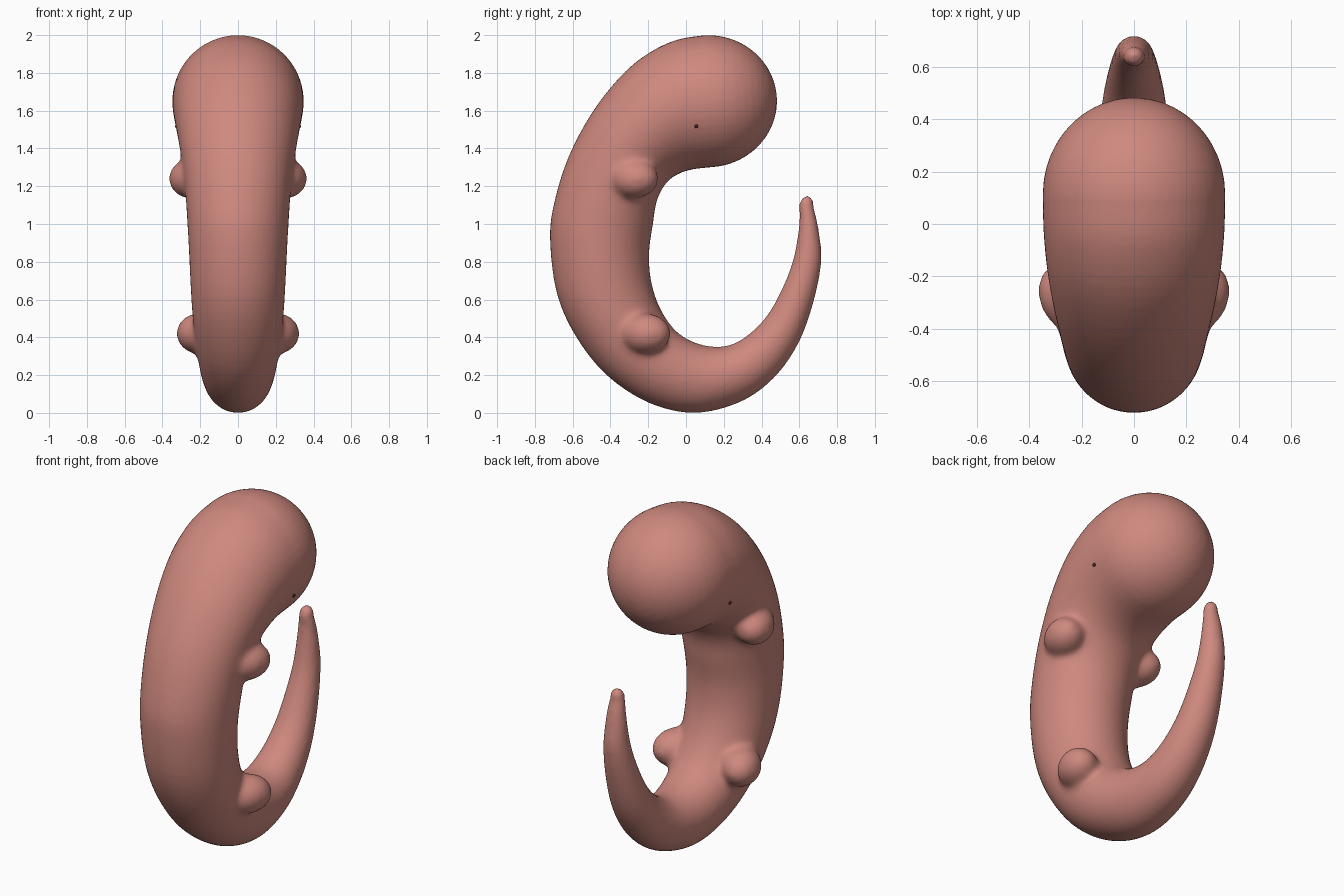
import bpy, bmesh, math
from mathutils import Vector, Matrix

if "Cube" in bpy.data.objects:
    bpy.data.objects.remove(bpy.data.objects["Cube"])


def material(name, rgb):
    m = bpy.data.materials.new(name)
    m.diffuse_color = (*rgb, 1)
    m.use_nodes = True
    m.node_tree.nodes["Principled BSDF"].inputs["Base Color"].default_value = m.diffuse_color
    return m


skin = material("rosy skin", (0.62, 0.25, 0.21))
dark = material("dark eye", (0.06, 0.02, 0.02))

# Body stations from head to tail: back y, z, belly y, z, half width
stations = [
    (0.10, 2.00, 0.13, 1.30, 0.348), (-0.08, 1.965, 0.03, 1.288, 0.345),
    (-0.28, 1.845, -0.05, 1.26, 0.332), (-0.47, 1.63, -0.11, 1.21, 0.31),
    (-0.62, 1.36, -0.155, 1.12, 0.286), (-0.705, 1.08, -0.175, 1.0, 0.27),
    (-0.718, 0.88, -0.195, 0.85, 0.26), (-0.68, 0.62, -0.185, 0.70, 0.25),
    (-0.58, 0.40, -0.14, 0.56, 0.238), (-0.42, 0.20, -0.06, 0.44, 0.218),
    (-0.20, 0.055, 0.04, 0.375, 0.195), (0.04, 0.0, 0.15, 0.35, 0.172),
    (0.28, 0.055, 0.25, 0.365, 0.15), (0.46, 0.18, 0.35, 0.43, 0.13),
    (0.59, 0.36, 0.44, 0.53, 0.112), (0.67, 0.57, 0.515, 0.67, 0.093),
    (0.716, 0.80, 0.57, 0.82, 0.073), (0.70, 0.98, 0.60, 1.0, 0.055),
    (0.675, 1.09, 0.60, 1.10, 0.04)]


def spline(pts, steps):
    """Catmull-Rom interpolation through all stations."""
    out = []
    for i in range(len(pts) - 1):
        quad = [pts[max(i - 1, 0)], pts[i], pts[i + 1], pts[min(i + 2, len(pts) - 1)]]
        for s in range(steps):
            t = s / steps
            out.append([0.5 * (2 * b + (c - a) * t + (2 * a - 5 * b + 4 * c - d) * t * t
                               + (3 * b - a - 3 * c + d) * t ** 3)
                        for a, b, c, d in zip(*quad)])
    return out + [list(pts[-1])]


def cap(st, length, sign):
    """Rounded end: shrinking copies of an end station."""
    back, belly = Vector((0, *st[:2])), Vector((0, *st[2:4]))
    mid, half = (back + belly) / 2, (back - belly) / 2
    out = half.cross(Vector((1, 0, 0))).normalized() * sign
    rings = []
    for k in range(1, 12):
        a = k / 11.5 * math.pi / 2
        c, h = mid + out * length * math.sin(a), half * math.cos(a)
        rings.append([(c + h).y, (c + h).z, (c - h).y, (c - h).z, st[4] * math.cos(a)])
    return rings


rings = (cap(stations[0], 0.367, 1)[::-1] + spline(stations, 5)
         + cap(stations[-1], 0.055, -1))

# Curled body: elliptical cross-sections joined into a tube
bm = bmesh.new()
N = 48
loops = []
for y0, z0, y1, z1, w in rings:
    mid = Vector((0, (y0 + y1) / 2, (z0 + z1) / 2))
    half = Vector((0, (y0 - y1) / 2, (z0 - z1) / 2))
    loops.append([bm.verts.new(mid + half * math.cos(2 * math.pi * i / N)
                               + Vector((w * math.sin(2 * math.pi * i / N), 0, 0)))
                  for i in range(N)])
for a, b in zip(loops, loops[1:]):
    for i in range(N):
        j = (i + 1) % N
        bm.faces.new((a[i], a[j], b[j], b[i]))
bm.faces.new(loops[0])
bm.faces.new(loops[-1])
bmesh.ops.recalc_face_normals(bm, faces=bm.faces)

# Limb buds: centre and radii, mirrored left and right
buds = [((0.25, -0.28, 1.24), (0.11, 0.14, 0.105)),
        ((0.21, -0.215, 0.42), (0.11, 0.14, 0.107))]
for centre, radii in buds:
    for side in (1, -1):
        mat = (Matrix.Translation((side * centre[0], centre[1], centre[2]))
               @ Matrix.Rotation(side * -0.45, 4, 'Z') @ Matrix.Diagonal((*radii, 1)))
        bmesh.ops.create_uvsphere(bm, u_segments=32, v_segments=20, radius=1, matrix=mat)
mesh = bpy.data.meshes.new("body")
bm.to_mesh(mesh)
bm.free()
body = bpy.data.objects.new("body", mesh)
bpy.context.collection.objects.link(body)
bpy.context.view_layer.objects.active = body
body.select_set(True)

# Fuse the buds with the body
fuse = body.modifiers.new("fuse", 'REMESH')
fuse.mode = 'VOXEL'
fuse.voxel_size = 0.014
bpy.ops.object.modifier_apply(modifier="fuse")

# Soften the joints around the buds
group = body.vertex_groups.new(name="joints")
for v in body.data.vertices:
    p = Vector((abs(v.co.x), v.co.y, v.co.z))
    d = min((p - Vector(c)).length for c, r in buds)
    group.add([v.index], max(0.0, min(1.0, (0.26 - d) / 0.1)), 'REPLACE')
for name, times, vg in (("soften joints", 18, "joints"), ("even skin", 3, "")):
    mod = body.modifiers.new(name, 'SMOOTH')
    mod.factor, mod.iterations, mod.vertex_group = 0.5, times, vg
    bpy.ops.object.modifier_apply(modifier=name)
body.data.materials.clear()
body.data.materials.append(skin)
bpy.ops.object.shade_smooth()

# Pinpoint eyes, set on the skin
for side, name in ((1, "right_eye"), (-1, "left_eye")):
    hit, loc, normal, _ = body.closest_point_on_mesh(Vector((side * 0.33, 0.055, 1.515)))
    bpy.ops.mesh.primitive_uv_sphere_add(segments=12, ring_count=8, radius=0.01, location=loc)
    eye = bpy.context.object
    eye.name = name
    eye.data.materials.append(dark)
    bpy.ops.object.shade_smooth()
